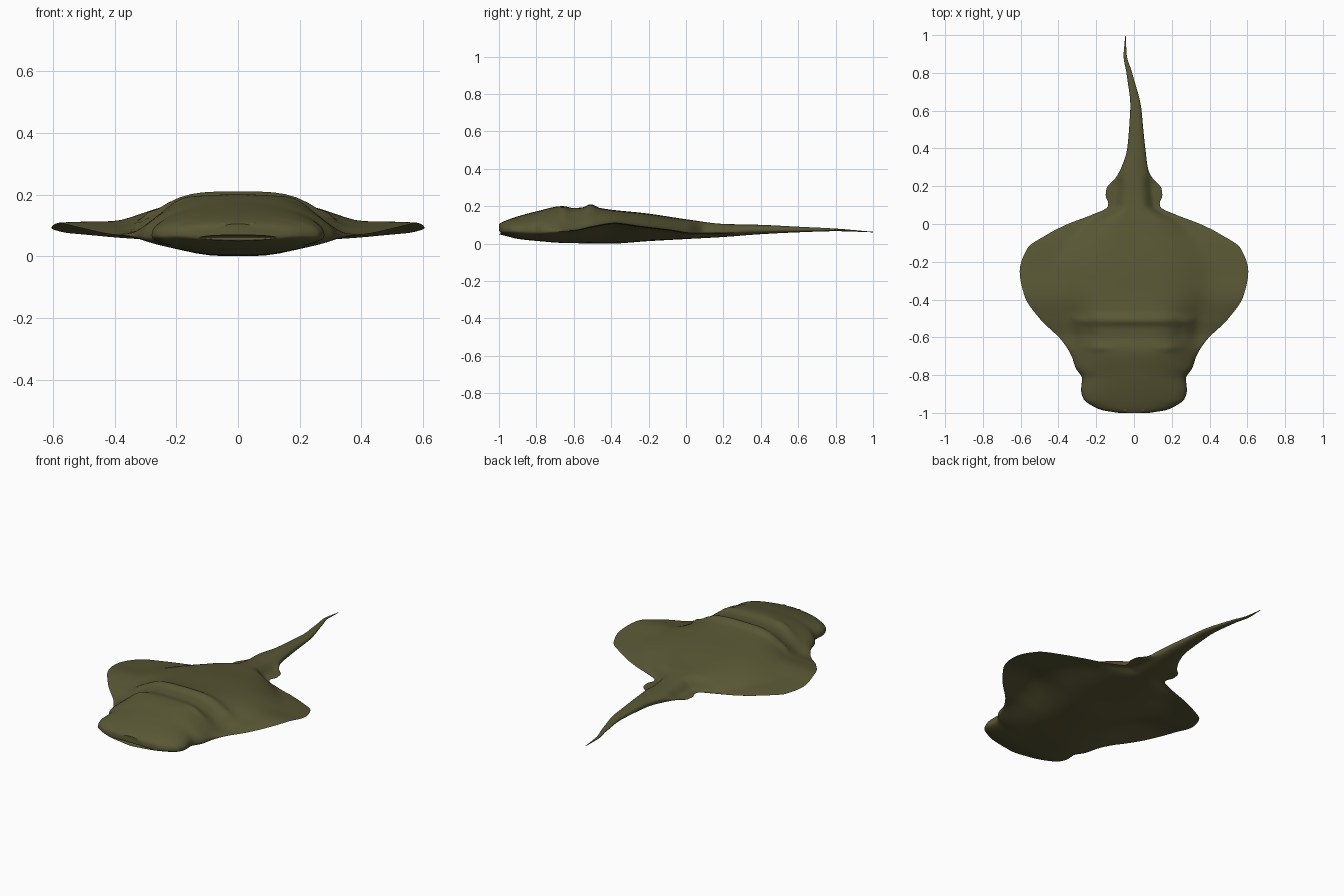
import bpy, bmesh, math
from mathutils import Matrix

cube = bpy.data.objects.get("Cube")
if cube:
    bpy.data.objects.remove(cube, do_unlink=True)

skin = bpy.data.materials.new("olive_skin")
skin.use_nodes = True
colour = (0.1, 0.095, 0.035, 1)
skin.diffuse_color = colour
skin.node_tree.nodes["Principled BSDF"].inputs["Base Color"].default_value = colour


def curve(*points):
    """Smooth function through (y, value) points that never overshoots."""
    slopes = [(b[1] - a[1]) / (b[0] - a[0]) for a, b in zip(points, points[1:])]
    tangents = [slopes[0]]
    for a, b in zip(slopes, slopes[1:]):
        tangents.append(2 * a * b / (a + b) if a * b > 0 else 0)
    tangents.append(slopes[-1])

    def value(y):
        i = 0
        while i < len(slopes) - 1 and y > points[i + 1][0]:
            i += 1
        (start, low), (end, high) = points[i], points[i + 1]
        span = end - start
        t = min(max((y - start) / span, 0), 1)
        ease = t * t * (3 - 2 * t)
        return (low + (high - low) * ease
                + span * t * (1 - t) * (tangents[i] * (1 - t) - tangents[i + 1] * t))
    return value


# Outline of the disc, pelvic fins and tail
half_width = curve((-1, .08), (-.985, .17), (-.96, .225), (-.93, .265), (-.88, .28),
                   (-.82, .275), (-.76, .31), (-.7, .33), (-.62, .38), (-.5, .5),
                   (-.38, .58), (-.25, .605), (-.13, .565), (-.05, .45), (0, .35),
                   (.05, .22), (.09, .14), (.11, .136), (.15, .15), (.19, .145),
                   (.24, .1), (.29, .073), (.4, .048), (.6, .03), (.8, .015),
                   (.9, .008), (1, .001))
centre_x = curve((-1, 0), (.25, 0), (.4, .012), (.6, .01), (.8, -.025), (.9, -.047), (1, -.045))

# Side profiles: back, belly and the rim where they meet
top_z = curve((-1, .105), (-.97, .12), (-.9, .145), (-.8, .172), (-.66, .2), (-.6, .19),
              (-.55, .194), (-.51, .21), (-.46, .19), (-.2, .16), (0, .13), (.2, .105),
              (.4, .1), (.6, .09), (.8, .08), (1, .063))
belly_z = curve((-1, .05), (-.96, .04), (-.9, .025), (-.8, .014), (-.65, .003), (-.4, 0),
                (-.2, .013), (0, .024), (.2, .035), (.4, .05), (.6, .06), (.8, .066), (1, .06))
rim_z = curve((-1, .07), (-.9, .068), (-.75, .064), (-.6, .07), (-.5, .09), (-.38, .108),
              (-.25, .092), (-.1, .074), (.05, .055), (.2, .055), (.35, .072), (.8, .073), (1, .062))

# Width of the raised middle, and how fully rounded the section is
core = curve((-1, .3), (-.75, .34), (-.5, .37), (-.25, .44), (0, .28), (.1, .11), (.3, .09), (1, .05))
roundness = curve((-1, 1), (-.85, .9), (-.58, 0), (.2, 0), (.32, 1), (1, 1))
rim_half = curve((-1, .012), (-.4, .008), (0, .007), (.3, .006), (.8, .002), (1, .0004))


def bump(x, y, cx, cy, sx, sy):
    return math.exp(-((abs(x) - cx) / sx) ** 2 - ((y - cy) / sy) ** 2)


def finish(obj):
    obj.data.materials.append(skin)
    bpy.ops.object.select_all(action='DESELECT')
    obj.select_set(True)
    bpy.context.view_layer.objects.active = obj
    bpy.ops.object.shade_smooth_by_angle(angle=math.radians(40))


def add_object(name, bm):
    mesh = bpy.data.meshes.new(name)
    bmesh.ops.recalc_face_normals(bm, faces=bm.faces)
    bm.to_mesh(mesh)
    bm.free()
    obj = bpy.data.objects.new(name, mesh)
    bpy.context.collection.objects.link(obj)
    return obj


def ellipsoid(name, location, radii):
    bm = bmesh.new()
    bmesh.ops.create_uvsphere(bm, u_segments=24, v_segments=16, radius=1,
                              matrix=Matrix.Translation(location) @ Matrix.Diagonal((*radii, 1)))
    return add_object(name, bm)


def section_point(y, angle):
    """Point on the skin around one cross-section."""
    across, up = math.cos(angle), math.sin(angle)
    x = half_width(y) * across
    rise = abs(up)
    ratio = min(abs(x) / core(y), 1)
    sharp = 2 if up > 0 else 1.5
    dome = .5 + .5 * math.cos(math.pi * ratio ** sharp)
    dome *= min(1, rise * 2.5)
    k = roundness(y)
    fullness = k * rise ** .8 + (1 - k) * dome
    rim, lip = rim_z(y), rim_half(y)
    target = top_z(y) if up > 0 else belly_z(y)
    height = max(abs(target - rim) - lip, 0)
    z = rim + math.copysign(lip * rise + height * fullness, up)
    if up > 0:
        # Brow swellings and the ends of the ridge across the back
        z += rise * (.010 * bump(x, y, .19, -.655, .05, .02)
                     + .016 * bump(x, y, .29, -.52, .016, .045)
                     - .008 * bump(x, y, .24, -.58, .03, .04))
    return x + centre_x(y), y, z


# Body, wings and tail as one lofted skin
SIDES, STATIONS = 80, 200
bm = bmesh.new()
rings = []
for s in range(STATIONS + 1):
    y = -1 + 2 * (s / STATIONS) ** 1.4
    rings.append([bm.verts.new(section_point(y, math.tau * i / SIDES)) for i in range(SIDES)])
for ring, following in zip(rings, rings[1:]):
    for i in range(SIDES):
        j = (i + 1) % SIDES
        bm.faces.new((ring[i], ring[j], following[j], following[i]))
bm.faces.new(rings[0])
bm.faces.new(rings[-1])
body = add_object("ray_body", bm)

# Mouth slit under the snout
cutter = ellipsoid("mouth_cutter", (0, -1, .06), (.13, .03, .009))
cutter.hide_render = True
cutter.hide_viewport = True
cut = body.modifiers.new("mouth", 'BOOLEAN')
cut.operation = 'DIFFERENCE'
cut.solver = 'EXACT'
cut.object = cutter
finish(body)

# Small round eyes on the snout
for side, sign in (("left", 1), ("right", -1)):
    finish(ellipsoid(side + "_eye", (sign * .047, -.983, .097), (.018, .016, .016)))
